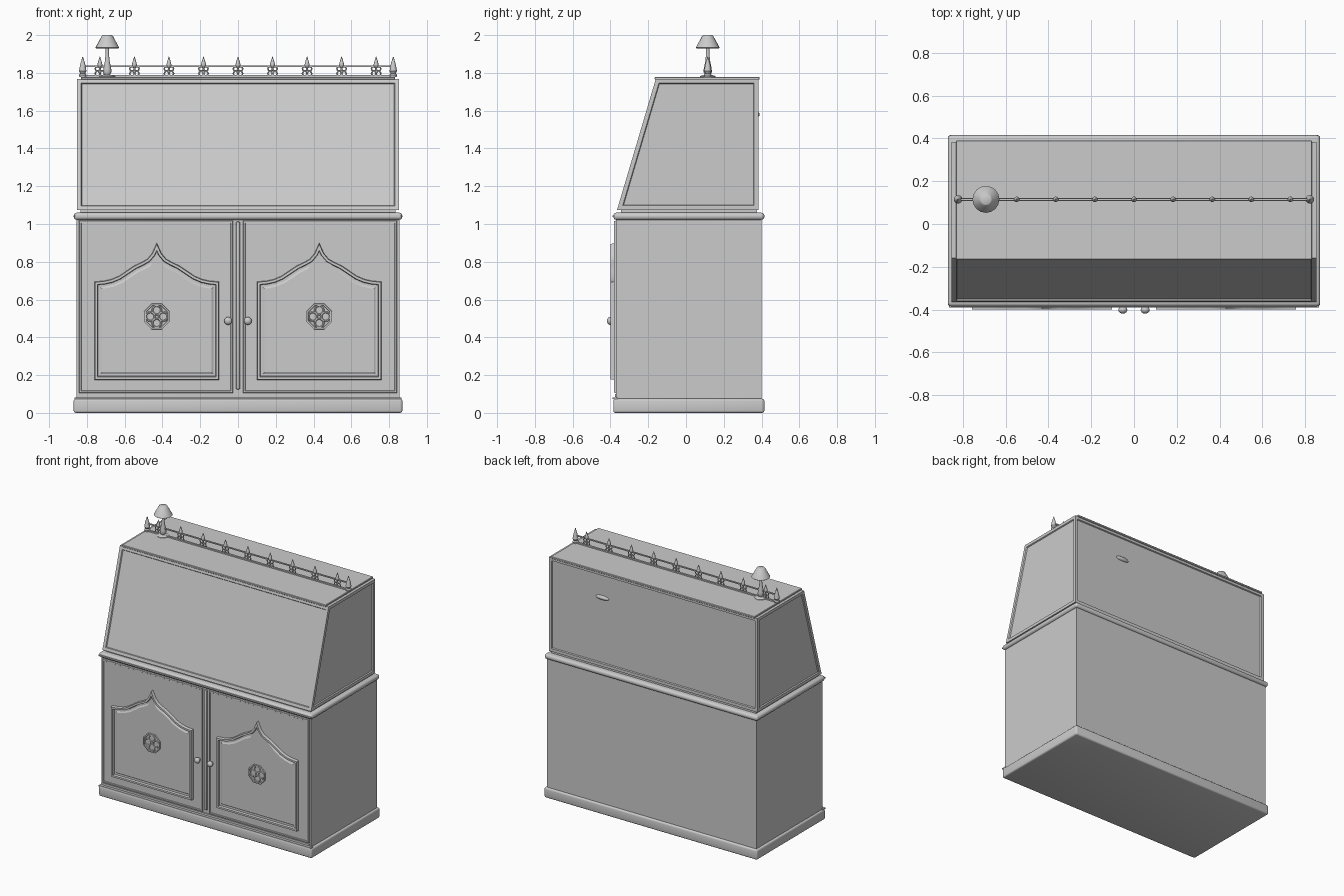
import bpy, bmesh, math

if "Cube" in bpy.data.objects:
    bpy.data.objects.remove(bpy.data.objects["Cube"])

grey = bpy.data.materials.new("plain_grey")
grey.diffuse_color = (0.6, 0.6, 0.6, 1)
grey.use_nodes = True
grey.node_tree.nodes["Principled BSDF"].inputs["Base Color"].default_value = grey.diffuse_color


def finish(ob, name, angle=35):
    ob.name = name
    ob.data.materials.clear()
    ob.data.materials.append(grey)
    bpy.ops.object.select_all(action='DESELECT')
    ob.select_set(True)
    bpy.context.view_layer.objects.active = ob
    bpy.ops.object.shade_smooth_by_angle(angle=math.radians(angle))
    return ob


def from_bmesh(bm, name, angle=35):
    me = bpy.data.meshes.new(name)
    bm.to_mesh(me)
    bm.free()
    ob = bpy.data.objects.new(name, me)
    bpy.context.collection.objects.link(ob)
    return finish(ob, name, angle)


def box(name, x0, x1, y0, y1, z0, z1, bevel=0, segs=1):
    bm = bmesh.new()
    bmesh.ops.create_cube(bm, size=1)
    for v in bm.verts:
        v.co = ((x0 + x1) / 2 + v.co.x * (x1 - x0),
                (y0 + y1) / 2 + v.co.y * (y1 - y0),
                (z0 + z1) / 2 + v.co.z * (z1 - z0))
    if bevel:
        bmesh.ops.bevel(bm, geom=bm.edges[:], offset=bevel, segments=segs,
                        profile=0.5, affect='EDGES')
    return from_bmesh(bm, name)


def step_face(bm, face, steps):
    """Inset a face repeatedly, moving it along its normal each time."""
    for inset, depth in steps:
        face.normal_update()
        n = face.normal.copy()
        bmesh.ops.inset_region(bm, faces=[face], thickness=inset,
                               use_even_offset=True, use_boundary=True)
        bmesh.ops.translate(bm, verts=face.verts[:], vec=n * depth)


def relief(name, outline, y, steps):
    """Front-facing plate with stepped relief; outline is (x, z) anticlockwise."""
    bm = bmesh.new()
    face = bm.faces.new([bm.verts.new((x, y, z)) for x, z in outline])
    step_face(bm, face, steps)
    return from_bmesh(bm, name, 25)


def lathe(name, profile, x, y, z, sides=16):
    """Revolve (radius, height) points about a vertical axis."""
    bm = bmesh.new()
    rings = []
    for r, h in profile:
        rings.append([bm.verts.new((x + r * math.cos(2 * math.pi * i / sides),
                                    y + r * math.sin(2 * math.pi * i / sides), z + h))
                      for i in range(sides)])
    for a, b in zip(rings, rings[1:]):
        for i in range(sides):
            j = (i + 1) % sides
            bm.faces.new((a[i], a[j], b[j], b[i]))
    bm.faces.new(rings[0][::-1])
    bm.faces.new(rings[-1])
    return from_bmesh(bm, name)


def ring(name, x, y, z, major, minor, sides=16):
    bpy.ops.mesh.primitive_torus_add(location=(x, y, z), rotation=(math.pi / 2, 0, 0),
                                     major_radius=major, minor_radius=minor,
                                     major_segments=sides, minor_segments=6)
    return finish(bpy.context.object, name)


def ball(name, loc, scale):
    bpy.ops.mesh.primitive_uv_sphere_add(segments=16, ring_count=10, radius=1, location=loc)
    ob = bpy.context.object
    ob.scale = scale
    return finish(ob, name)


# Lower cabinet
box("plinth", -0.87, 0.87, -0.385, 0.415, 0, 0.075, 0.012, 3)
box("plinth_lip", -0.865, 0.865, -0.39, -0.36, 0.073, 0.082)
box("cabinet_body", -0.855, 0.855, -0.37, 0.40, 0.07, 1.03)
box("cabinet_top_moulding", -0.87, 0.87, -0.385, 0.415, 1.022, 1.06, 0.017, 4)
box("cabinet_top_lip", -0.865, 0.865, -0.39, -0.36, 1.036, 1.045)
box("door_divider", -0.01, 0.01, -0.382, -0.36, 0.125, 1.012, 0.004, 2)
box("door_bottom_rail", -0.845, 0.845, -0.376, -0.36, 0.085, 0.1)

# Half of the pointed arch, as (distance from the middle, height)
arch = [(0.33, 0.695), (0.28, 0.699), (0.24, 0.708), (0.20, 0.725), (0.16, 0.752),
        (0.12, 0.779), (0.08, 0.798), (0.05, 0.815), (0.025, 0.845)]

# Doors with arched panel, rosette and knob
for side, s in (("left", -1), ("right", 1)):
    x0, x1 = sorted((s * 0.026, s * 0.842))
    relief(side + "_door", [(x0, 0.105), (x1, 0.105), (x1, 1.018), (x0, 1.018)], -0.369,
           [(0.002, 0.012), (0.010, 0), (0.002, -0.003)])
    c = s * 0.43
    outline = [(c - 0.33, 0.175), (c + 0.33, 0.175)]
    outline += [(c + d, z) for d, z in arch] + [(c, 0.90)]
    outline += [(c - d, z) for d, z in reversed(arch)]
    relief(side + "_door_panel", outline, -0.377,
           [(0.003, 0.023), (0.013, 0), (0.003, -0.017), (0.012, 0), (0.01, 0.006)])
    octagon = [(c + 0.074 * math.cos(math.radians(22.5 + 45 * i)),
                0.51 + 0.074 * math.sin(math.radians(22.5 + 45 * i))) for i in range(8)]
    relief(side + "_rosette", octagon, -0.386, [(0.002, 0.011), (0.008, 0), (0.002, -0.007)])
    for i in range(4):
        a = math.pi / 2 * i
        ring(side + "_rosette_ring", c + 0.034 * math.cos(a), -0.391,
             0.51 + 0.034 * math.sin(a), 0.023, 0.005)
    ball(side + "_knob", (s * 0.052, -0.401, 0.487), (0.021, 0.018, 0.021))
    bpy.ops.mesh.primitive_cylinder_add(vertices=12, radius=0.011, depth=0.03,
                                        location=(s * 0.052, -0.385, 0.487),
                                        rotation=(math.pi / 2, 0, 0))
    finish(bpy.context.object, side + "_knob_stem")

# Slant-front upper case with recessed panels
box("upper_case_foot", -0.835, 0.835, -0.345, 0.375, 1.055, 1.085)
profile = [(-0.365, 1.075), (0.383, 1.075), (0.383, 1.768), (-0.16, 1.768)]
bm = bmesh.new()
start = bm.faces.new([bm.verts.new((-0.852, y, z)) for y, z in profile])
ext = bmesh.ops.extrude_face_region(bm, geom=[start])
bmesh.ops.translate(bm, vec=(1.704, 0, 0),
                    verts=[g for g in ext["geom"] if isinstance(g, bmesh.types.BMVert)])
bmesh.ops.recalc_face_normals(bm, faces=bm.faces[:])
for f in [f for f in bm.faces if abs(f.normal.z) < 0.9]:
    step_face(bm, f, [(0.022, 0), (0.004, -0.008)])
from_bmesh(bm, "upper_case", 25)
box("upper_case_top", -0.832, 0.832, -0.166, 0.39, 1.764, 1.779, 0.003)

# Small pull on the back
ball("back_pull", (0.42, 0.374, 1.58), (0.055, 0.016, 0.016))

# Gallery rail on top
RY = 0.115
box("gallery_top_rail", -0.82, 0.82, RY - 0.005, RY + 0.005, 1.83, 1.838)
box("gallery_bottom_rail", -0.82, 0.82, RY - 0.007, RY + 0.007, 1.778, 1.788)
for s in (-1, 1):
    lathe("gallery_end_finial", [(0.018, 0), (0.02, 0.012), (0.013, 0.02), (0.02, 0.032),
                                 (0.014, 0.065), (0.002, 0.108)], s * 0.822, RY, 1.777, 12)
for i in range(-4, 5):
    x = i * 0.1828
    lathe("gallery_finial", [(0.006, 0), (0.013, 0.01), (0.013, 0.016), (0.009, 0.032),
                             (0.001, 0.057)], x, RY, 1.829, 10)
    for k in range(4):
        a = math.pi / 4 + math.pi / 2 * k
        ring("gallery_rosette_ring", x + 0.018 * math.cos(a), RY,
             1.809 + 0.018 * math.sin(a), 0.012, 0.004, 10)

# Table lamp
lathe("lamp_base", [(0.042, 0), (0.042, 0.006), (0.03, 0.011), (0.015, 0.014), (0.022, 0.028),
                    (0.021, 0.045), (0.013, 0.085), (0.009, 0.12), (0.009, 0.16)],
      -0.692, RY, 1.776)
lathe("lamp_shade", [(0.058, 0), (0.063, 0.004), (0.028, 0.068), (0.025, 0.07)],
      -0.692, RY, 1.93)
